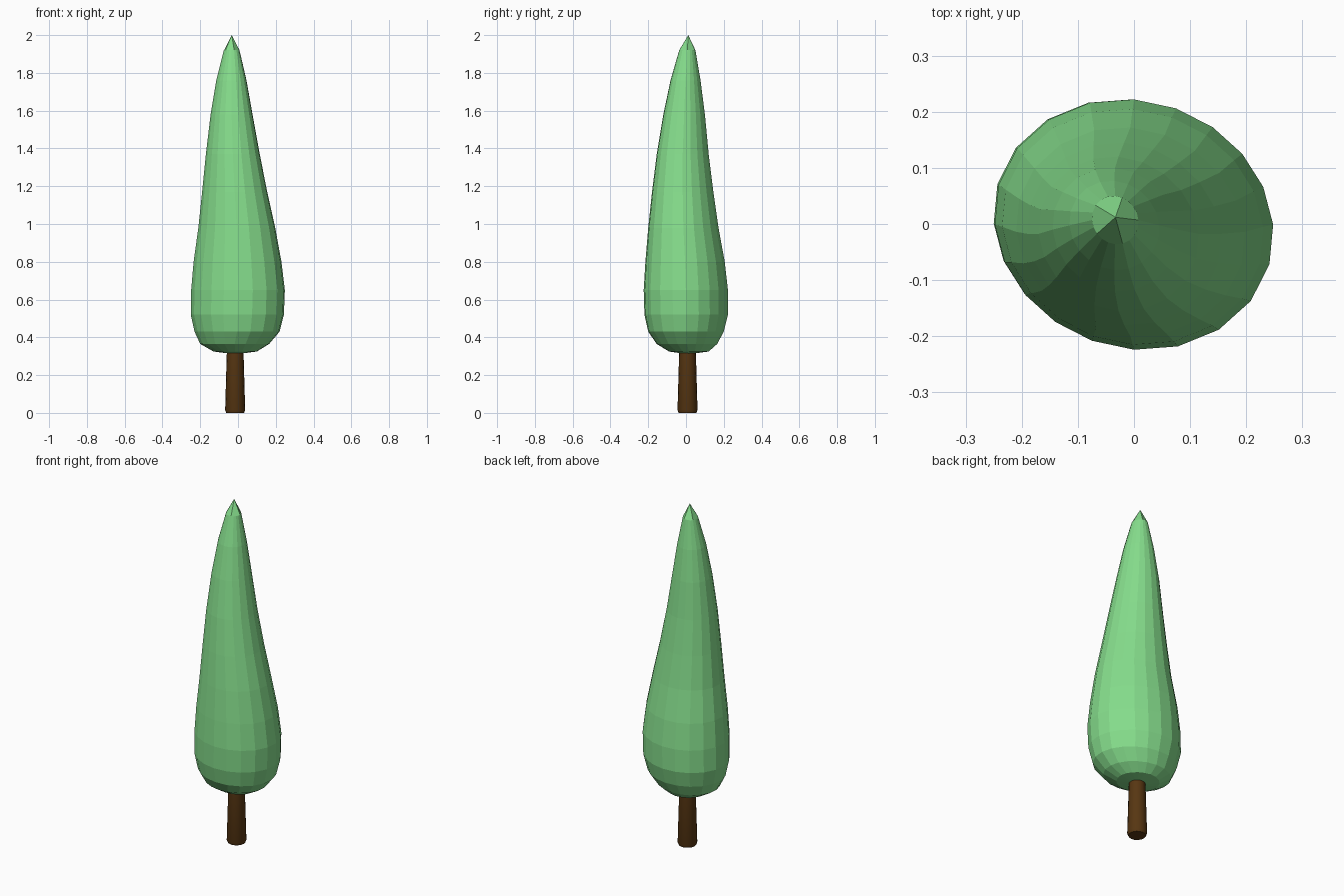
import bpy
import bmesh
from math import sin, cos, pi

default_cube = bpy.data.objects.get("Cube")
if default_cube:
    bpy.data.objects.remove(default_cube, do_unlink=True)


def make_material(name, colour):
    material = bpy.data.materials.new(name)
    material.use_nodes = True
    material.diffuse_color = colour
    shader = next(n for n in material.node_tree.nodes if n.type == 'BSDF_PRINCIPLED')
    shader.inputs["Base Color"].default_value = colour
    shader.inputs["Roughness"].default_value = 0.9
    return material


def add_ring(bm, sides, height, left, right, front, back, skew=0.0):
    """Oval ring of vertices spanning the given extents, bulging on one diagonal."""
    centre_x, centre_y = (left + right) / 2, (front + back) / 2
    ring = []
    for i in range(sides):
        angle = 2 * pi * i / sides
        swell = 1 - skew * sin(2 * angle)
        ring.append(bm.verts.new((
            centre_x + (right - left) / 2 * swell * cos(angle),
            centre_y + (back - front) / 2 * swell * sin(angle),
            height)))
    return ring


def bridge_rings(bm, rings):
    for low, high in zip(rings, rings[1:]):
        count = len(low)
        for i in range(count):
            j = (i + 1) % count
            bm.faces.new((low[i], low[j], high[j], high[i]))


def finish(bm, name, material):
    bmesh.ops.recalc_face_normals(bm, faces=bm.faces)
    mesh = bpy.data.meshes.new(name)
    bm.to_mesh(mesh)
    bm.free()
    mesh.materials.append(material)
    obj = bpy.data.objects.new(name, mesh)
    bpy.context.collection.objects.link(obj)
    return obj


leaf_green = make_material("leaf green", (0.235, 0.72, 0.26, 1))
bark_brown = make_material("bark brown", (0.095, 0.037, 0.006, 1))

# Foliage: leaning faceted cone; rows are height, left, right, front, back
SIDES = 20
profile = [
    (0.325, -.13, .10, -.09, .12),
    (0.365, -.20, .165, -.155, .165),
    (0.43, -.23, .22, -.20, .20),
    (0.52, -.25, .243, -.22, .222),
    (0.65, -.248, .248, -.224, .222),
    (0.80, -.235, .23, -.215, .205),
    (0.98, -.21, .197, -.20, .172),
    (1.17, -.19, .155, -.18, .145),
    (1.37, -.17, .115, -.155, .12),
    (1.58, -.145, .077, -.12, .10),
    (1.76, -.115, .045, -.082, .077),
    (1.92, -.075, .008, -.036, .05),
]
bm = bmesh.new()
rings = [add_ring(bm, SIDES, *row, skew=0.04) for row in profile]
bridge_rings(bm, rings)

# Rounded underside and a tip made of five broad facets
base = bm.verts.new((-.015, .01, .31))
tip = bm.verts.new((-.033, .012, 2))
for i in range(SIDES):
    bm.faces.new((rings[0][(i + 1) % SIDES], rings[0][i], base))
step = SIDES // 5
for start in range(0, SIDES, step):
    edge = [rings[-1][(start + k) % SIDES] for k in range(step + 1)]
    bm.faces.new(edge + [tip])
finish(bm, "foliage", leaf_green)

# Trunk: tapered post with a small chamfer at the foot
bm = bmesh.new()
trunk_rings = []
for height, radius in ((0, .047), (.015, .053), (.4, .042)):
    trunk_rings.append(add_ring(bm, 16, height, -.015 - radius, -.015 + radius,
                                .008 - radius, .008 + radius))
bridge_rings(bm, trunk_rings)
bm.faces.new(trunk_rings[0])
bm.faces.new(trunk_rings[-1])
trunk = finish(bm, "trunk", bark_brown)
bpy.ops.object.select_all(action='DESELECT')
trunk.select_set(True)
bpy.context.view_layer.objects.active = trunk
bpy.ops.object.shade_smooth_by_angle()
